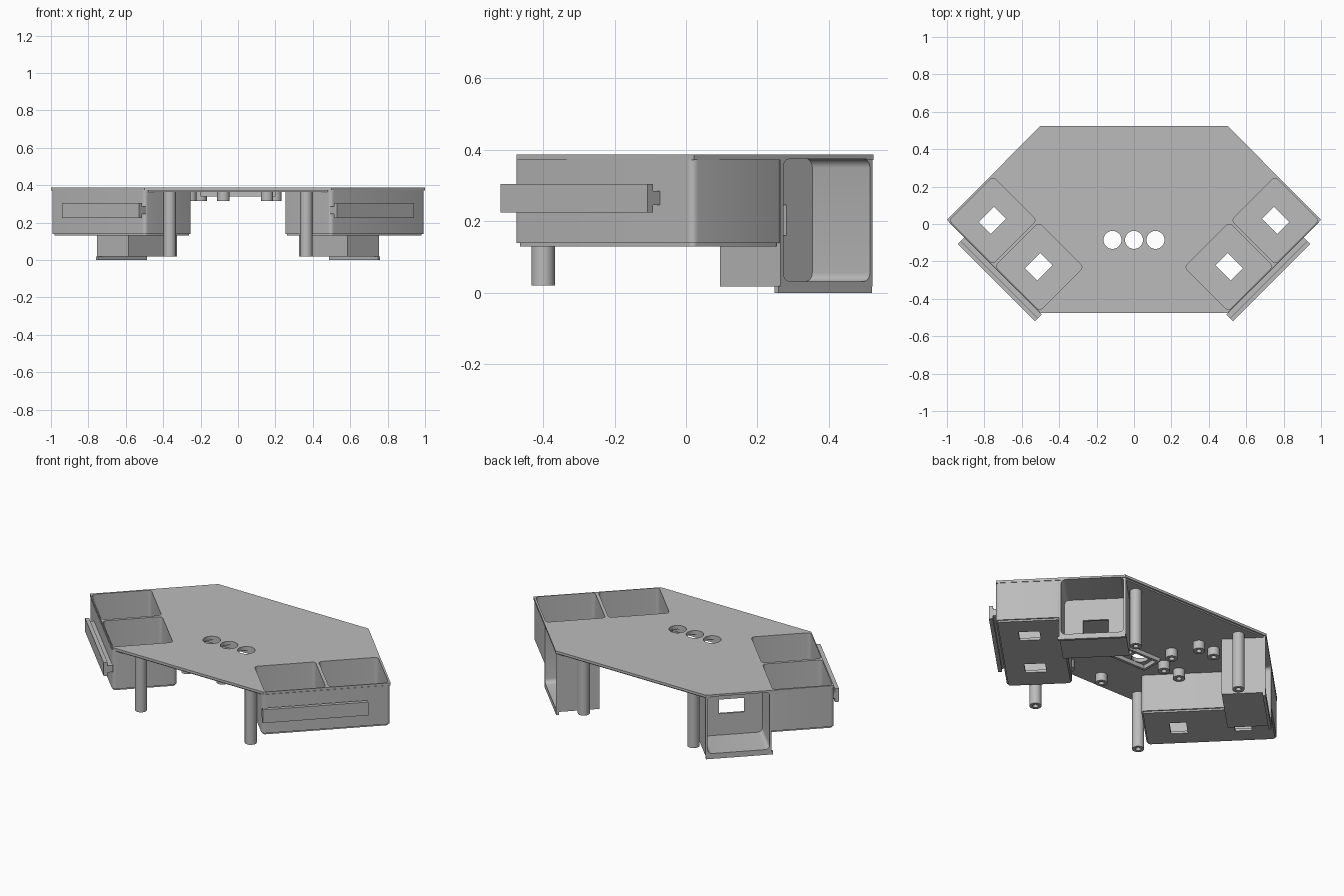
import bpy, bmesh
from math import sin, cos, pi, radians
from mathutils import Matrix, Vector

if "Cube" in bpy.data.objects:
    bpy.data.objects.remove(bpy.data.objects["Cube"])

grey = bpy.data.materials.new("plain grey")
grey.use_nodes = True
grey.diffuse_color = (0.5, 0.5, 0.5, 1)
grey.node_tree.nodes["Principled BSDF"].inputs["Base Color"].default_value = (0.5, 0.5, 0.5, 1)

# Diagonal axes: along the front corner edge, and outward from it
ALONG = Vector((1, 1, 0)).normalized()
OUT = Vector((1, -1, 0)).normalized()
UP = Vector((0, 0, 1))
DIAGONAL = Matrix((ALONG, OUT, UP)).transposed()
OPENING = Matrix((OUT, UP, ALONG)).transposed()
WORLD = Matrix.Identity(3)


def finish(name, bm, mirror=False, smooth=True):
    bmesh.ops.remove_doubles(bm, verts=bm.verts, dist=1e-5)
    bmesh.ops.recalc_face_normals(bm, faces=bm.faces)
    mesh = bpy.data.meshes.new(name)
    bm.to_mesh(mesh)
    bm.free()
    ob = bpy.data.objects.new(name, mesh)
    bpy.context.collection.objects.link(ob)
    mesh.materials.append(grey)
    if mirror:
        ob.modifiers.new("mirror", 'MIRROR')
    return ob


def prism(name, outline, lo, hi, axes=WORLD, mirror=False):
    bm = bmesh.new()
    face = bm.faces.new([bm.verts.new(axes @ Vector((a, b, lo))) for a, b in outline])
    top = bmesh.ops.extrude_face_region(bm, geom=[face])["geom"]
    bmesh.ops.translate(bm, vec=axes @ Vector((0, 0, hi - lo)),
                        verts=[v for v in top if isinstance(v, bmesh.types.BMVert)])
    return finish(name, bm, mirror)


def rect(a0, a1, b0, b1, r=0.0):
    if not r:
        return [(a0, b0), (a1, b0), (a1, b1), (a0, b1)]
    corners = [(a1 - r, b1 - r), (a0 + r, b1 - r), (a0 + r, b0 + r), (a1 - r, b0 + r)]
    return [(a + r * cos((q + k / 5) * pi / 2), b + r * sin((q + k / 5) * pi / 2))
            for q, (a, b) in enumerate(corners) for k in range(6)]


def circle(x, y, r, n=32):
    return [(x + r * cos(2 * pi * k / n), y + r * sin(2 * pi * k / n)) for k in range(n)]


def standoff(name, x, y, z0, mirror=False, r=0.033, hole=0.015):
    # Round post with a screw hole in its lower end
    bm = bmesh.new()
    profile = [(0, z0 + 0.045), (hole, z0 + 0.045), (hole, z0), (r, z0), (r, 0.374), (0, 0.374)]
    verts = [bm.verts.new((x + a, y, z)) for a, z in profile]
    edges = [bm.edges.new(pair) for pair in zip(verts, verts[1:])]
    bmesh.ops.spin(bm, geom=verts + edges, cent=(x, y, 0), axis=UP, angle=2 * pi, steps=24)
    return finish(name, bm, mirror)


def cut(ob, cutters):
    bpy.context.view_layer.objects.active = ob
    for c in cutters:
        mod = ob.modifiers.new("cut", 'BOOLEAN')
        mod.object = c
        mod.solver = 'EXACT'
        # Cuts come before any mirroring
        ob.modifiers.move(len(ob.modifiers) - 1, 0)
        bpy.ops.object.modifier_apply(modifier=mod.name)


# Cutters for pockets, floor windows, rear openings and round holes
pockets = [prism("pocket_cutter", rect(a, b, 0.355, 0.685, 0.02), 0.145, 0.5, DIAGONAL, True)
           for a, b in ((0.028, 0.365), (0.383, 0.712))]
windows = [prism("window_cutter", rect(t - 0.046, t + 0.046, 0.465, 0.58), 0.05, 0.2, DIAGONAL, True)
           for t in (0.198, 0.549)]
cavity = prism("cavity_cutter", rect(-0.007, 0.336, 0.032, 0.375, 0.025), 0.493, 0.85, OPENING, True)
rear_window = prism("rear_window_cutter", rect(0.095, 0.235, 0.16, 0.245), 0.45, 0.55, OPENING, True)
holes = [prism("hole_cutter", circle(x, -0.085, 0.048), 0.3, 0.5) for x in (-0.115, 0, 0.115)]
frame_inside = prism("frame_cutter", rect(-0.185, 0.185, -0.135, -0.035), 0.3, 0.364)
cutters = pockets + windows + holes + [cavity, rear_window, frame_inside]

parts = []


def hexagon(d):
    half = [(0.5 - d * 0.4, -0.475 + d), (1 - d * 1.4, 0.022), (0.5 - d * 0.4, 0.525 - d)]
    return half + [(-x, y) for x, y in reversed(half)]


# Top plate and the stepped layer beneath it
for name, d, lo, hi in (("top_plate", 0, 0.372, 0.387), ("under_plate", 0.01, 0.364, 0.373)):
    plate = prism(name, hexagon(d), lo, hi)
    cut(plate, pockets + holes + [cavity])
    parts.append(plate)

# Pocket housings with their floors
housing = prism("pocket_housing", rect(0.01, 0.72, 0.336, 0.693, 0.02), 0.14, 0.373, DIAGONAL, True)
cut(housing, pockets + windows)
floor = prism("pocket_floor", rect(0.018, 0.712, 0.344, 0.685, 0.015), 0.13, 0.145, DIAGONAL, True)
cut(floor, windows)

# Rear boxes, open outward, with a window in the inner wall
box = prism("rear_box", rect(0.481, 0.721, -0.018, 0.346), 0.018, 0.373, DIAGONAL, True)
cut(box, [cavity, rear_window])
lip = prism("rear_box_lip", rect(0.705, 0.721, -0.016, 0.354), 0, 0.019, DIAGONAL, True)

# T-shaped rails on the front corners
neck = prism("rail_neck", rect(0.007, 0.59, 0.69, 0.722), 0.245, 0.285, DIAGONAL, True)
bar = prism("rail_bar", rect(0.007, 0.59, 0.72, 0.742), 0.225, 0.305, DIAGONAL, True)

# Frame beneath the round holes
frame = prism("hole_frame", rect(-0.2, 0.2, -0.15, -0.02), 0.34, 0.366)
cut(frame, [frame_inside] + holes)
parts += [housing, floor, box, lip, neck, bar, frame]

# Long legs, then short board standoffs
for name, y in (("front_leg", -0.4), ("rear_leg", 0.45)):
    parts.append(standoff(name, 0.365, y, 0.02, True))
spots = [(-0.078, -0.37), (0.155, -0.37), (-0.2, 0.08), (0.2, 0.08),
         (-0.255, -0.05), (-0.37, -0.06), (-0.26, 0.24), (-0.365, 0.24)]
for x, y in spots:
    parts.append(standoff("board_standoff", x, y, 0.315))

for c in cutters:
    bpy.data.objects.remove(c)

bpy.ops.object.select_all(action='DESELECT')
for ob in parts:
    ob.select_set(True)
bpy.context.view_layer.objects.active = parts[0]
bpy.ops.object.shade_smooth_by_angle(angle=radians(35))
